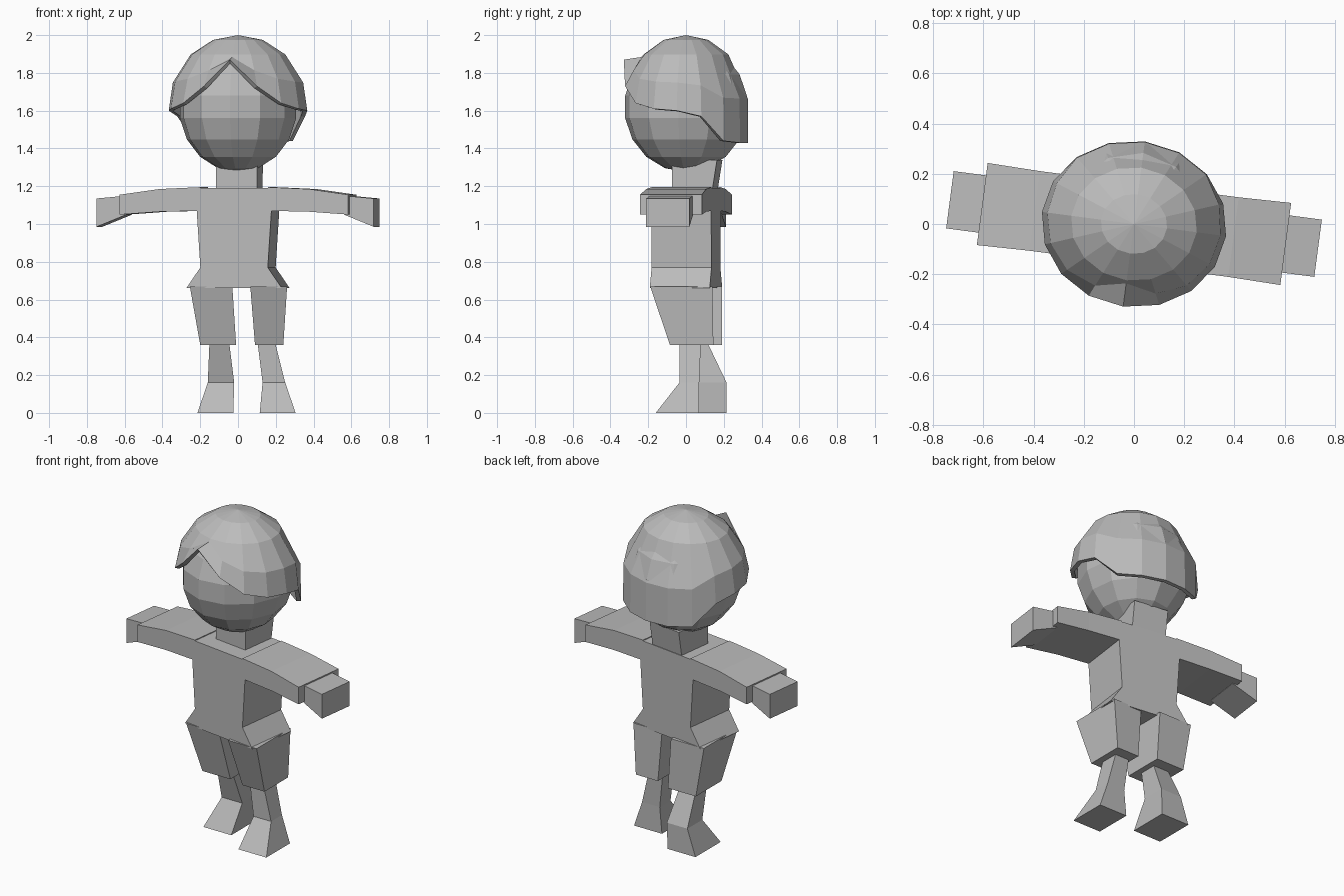
import bpy, bmesh, math
from mathutils import Matrix

cube = bpy.data.objects.get("Cube")
if cube:
    bpy.data.objects.remove(cube, do_unlink=True)

grey = bpy.data.materials.new("plain grey")
grey.use_nodes = True
grey.diffuse_color = (0.5, 0.5, 0.5, 1)
grey.node_tree.nodes["Principled BSDF"].inputs["Base Color"].default_value = (0.5, 0.5, 0.5, 1)

YAW = Matrix.Rotation(math.radians(-7.5), 4, "Z")


def finish(name, bm, turn=True):
    """Turn a bmesh into a flat shaded object."""
    bmesh.ops.recalc_face_normals(bm, faces=bm.faces)
    if turn:
        bm.transform(YAW)
    mesh = bpy.data.meshes.new(name)
    bm.to_mesh(mesh)
    bm.free()
    mesh.materials.append(grey)
    obj = bpy.data.objects.new(name, mesh)
    bpy.context.collection.objects.link(obj)
    return obj


def skin(bm, rings):
    """Join closed rings of vertices into a tube."""
    for a, b in zip(rings, rings[1:]):
        n = len(a)
        for i in range(n):
            bm.faces.new((a[i], a[(i + 1) % n], b[(i + 1) % n], b[i]))


def loft_z(name, sections, turn=True):
    """Upright block from (z, x0, x1, y0, y1) sections."""
    bm = bmesh.new()
    rings = [[bm.verts.new(p) for p in
              ((x0, y0, z), (x1, y0, z), (x1, y1, z), (x0, y1, z))]
             for z, x0, x1, y0, y1 in sections]
    skin(bm, rings)
    bm.faces.new(rings[0])
    bm.faces.new(rings[-1])
    return finish(name, bm, turn)


def loft_x(name, side, sections):
    """Sideways block from (x, z0, z1, half_depth) sections."""
    bm = bmesh.new()
    rings = [[bm.verts.new((side * x, y, z)) for y, z in
              ((-h, z0), (h, z0), (h, z1), (-h, z1))]
             for x, z0, z1, h in sections]
    skin(bm, rings)
    bm.faces.new(rings[0])
    bm.faces.new(rings[-1])
    return finish(name, bm)


# Head: faceted ball
bm = bmesh.new()
bmesh.ops.create_uvsphere(bm, u_segments=12, v_segments=9, radius=1)
bm.transform(Matrix.Translation((0, 0, 1.62)) @ Matrix.Diagonal((0.315, 0.33, 0.345, 1)))
finish("head", bm)

# Hair: cap with a parted fringe and a longer back
RIM = [1.87, 1.73, 1.64, 1.61, 1.60, 1.57, 1.44, 1.43, 1.43]
SEGS, MID, RX, RY, RZ = 16, 1.62, 0.37, 0.332, 0.38


def dome(z):
    return math.sqrt(max(0, 1 - ((max(z, MID) - MID) / RZ) ** 2))


bm = bmesh.new()
rings = [[], [], [], []]
for i in range(SEGS):
    a = math.tau * i / SEGS
    rim = RIM[min(i, SEGS - i)]
    shoulder = MID + RZ * math.cos(math.radians(43))
    crown = MID + RZ * math.cos(math.radians(21))
    middle = (shoulder + rim) / 2
    for ring, z, r in zip(rings, (crown, shoulder, middle, rim),
                          (dome(crown), dome(shoulder), dome(middle), 1)):
        ring.append(bm.verts.new((RX * r * math.sin(a), -RY * r * math.cos(a), z)))
skin(bm, rings)
top = bm.verts.new((0, 0, MID + RZ))
for i in range(SEGS):
    bm.faces.new((rings[0][i], rings[0][(i + 1) % SEGS], top))
hair = finish("hair", bm)
shell = hair.modifiers.new("thickness", "SOLIDIFY")
shell.thickness = 0.025
shell.offset = -1

# Neck with raised nape
loft_z("neck", [(1.15, -0.11, 0.11, -0.06, 0.15), (1.34, -0.11, 0.11, -0.06, 0.18)])

# Torso flaring out at the hips
loft_z("torso", [(0.66, -0.255, 0.255, -0.16, 0.16), (0.77, -0.18, 0.18, -0.16, 0.16),
                 (1.08, -0.2, 0.2, -0.16, 0.16), (1.19, -0.2, 0.2, -0.16, 0.16)])

# Arms and hands
for side, label in ((1, "left"), (-1, "right")):
    loft_x(label + "_arm", side, [(0.18, 1.07, 1.195, 0.16), (0.4, 1.065, 1.185, 0.16),
                                  (0.61, 1.05, 1.155, 0.165)])
    loft_x(label + "_hand", side, [(0.58, 1.05, 1.15, 0.115), (0.74, 0.985, 1.135, 0.115)])

# Shorts, one tapering leg each, the left one stepping forward
loft_z("left_shorts", [(0.36, 0.09, 0.24, -0.085, 0.145), (0.67, 0.065, 0.26, -0.19, 0.14)], False)
loft_z("right_shorts", [(0.36, -0.2, -0.01, -0.06, 0.19), (0.67, -0.255, -0.03, -0.14, 0.19)], False)

# Shins running into wedge shaped feet
loft_z("left_leg", [(0, 0.115, 0.305, -0.16, 0.07), (0.16, 0.13, 0.25, -0.035, 0.07),
                    (0.4, 0.1, 0.19, -0.035, 0.08)], False)
loft_z("right_leg", [(0, -0.215, -0.025, -0.03, 0.215), (0.16, -0.16, -0.02, 0.07, 0.215),
                     (0.4, -0.15, -0.05, 0.0, 0.1)], False)
